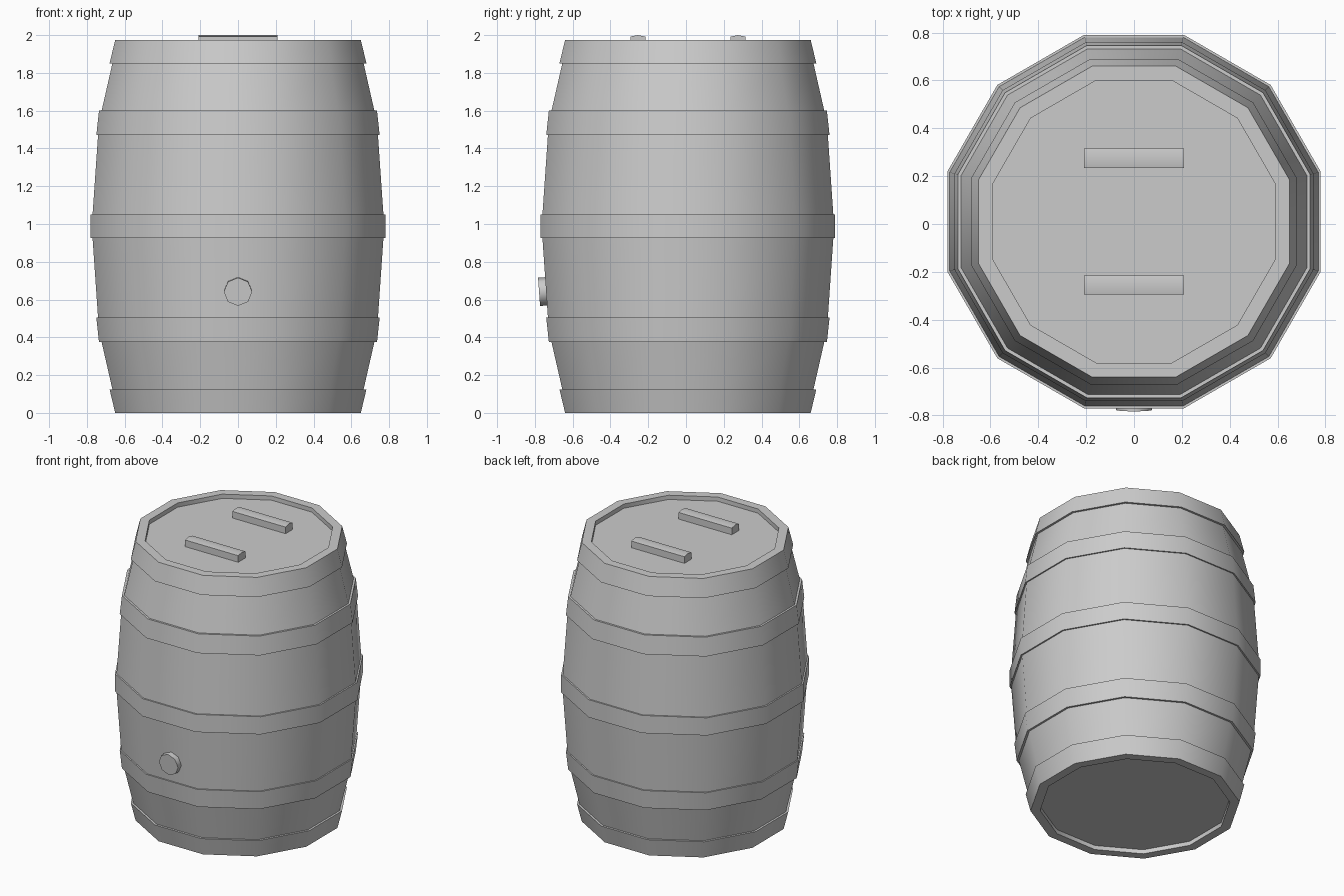
import bpy
import bmesh
import math
from mathutils import Matrix

SIDES = 12
CENTRE_Y = 0.01

old = bpy.data.objects.get("Cube")
if old:
    bpy.data.objects.remove(old, do_unlink=True)

grey = bpy.data.materials.new("plain grey")
grey.use_nodes = True
COLOUR = (0.6, 0.6, 0.6, 1)
grey.diffuse_color = COLOUR
grey.node_tree.nodes["Principled BSDF"].inputs["Base Color"].default_value = COLOUR


def finish(name, bm, angle=35):
    bmesh.ops.recalc_face_normals(bm, faces=bm.faces)
    mesh = bpy.data.meshes.new(name)
    bm.to_mesh(mesh)
    bm.free()
    mesh.materials.append(grey)
    obj = bpy.data.objects.new(name, mesh)
    bpy.context.collection.objects.link(obj)
    bpy.ops.object.select_all(action="DESELECT")
    obj.select_set(True)
    bpy.context.view_layer.objects.active = obj
    bpy.ops.object.shade_smooth_by_angle(angle=math.radians(angle))
    return obj


def lathe(name, profile):
    """Stack twelve-sided rings (flat-to-centre radius, height), capped at both ends."""
    bm = bmesh.new()
    rings = []
    for apothem, z in profile:
        r = apothem / math.cos(math.pi / SIDES)
        angles = [(i + 0.5) * math.tau / SIDES for i in range(SIDES)]
        rings.append([bm.verts.new((r * math.cos(a), CENTRE_Y + r * math.sin(a), z))
                      for a in angles])
    for low, high in zip(rings, rings[1:]):
        for i in range(SIDES):
            j = (i + 1) % SIDES
            bm.faces.new((low[i], low[j], high[j], high[i]))
    bm.faces.new(rings[0])
    bm.faces.new(rings[-1])
    return finish(name, bm)


# Barrel: bottom half of the outline with stepped hoops, mirrored for the top half
HEIGHT = 1.975
lower = [(0.59, 0.03), (0.59, 0), (0.65, 0), (0.68, 0.125), (0.665, 0.125),
         (0.722, 0.375), (0.736, 0.375), (0.75, 0.505), (0.741, 0.505),
         (0.77, 0.925), (0.78, 0.925)]
upper = [(r, HEIGHT - z) for r, z in reversed(lower)]
lathe("barrel", lower + upper)

# Two lid battens with a gently crowned top
for name, y in (("front_batten", -0.265), ("back_batten", 0.265)):
    bm = bmesh.new()
    half = 0.04
    section = [(-half, 1.93), (half, 1.93), (half, 1.992), (0, 2.0), (-half, 1.992)]
    ends = [[bm.verts.new((x, y + CENTRE_Y + dy, z)) for dy, z in section]
            for x in (-0.208, 0.208)]
    for i in range(len(section)):
        j = (i + 1) % len(section)
        bm.faces.new((ends[0][i], ends[0][j], ends[1][j], ends[1][i]))
    for end in ends:
        bm.faces.new(end)
    finish(name, bm)

# Bung, an octagonal plug square to the sloping front face
bm = bmesh.new()
place = Matrix.Translation((0, -0.748, 0.643)) @ Matrix.Rotation(math.radians(94), 4, "X")
bmesh.ops.create_cone(bm, cap_ends=True, segments=8, radius1=0.075, radius2=0.075,
                      depth=0.06, matrix=place)
finish("bung", bm, 50)
